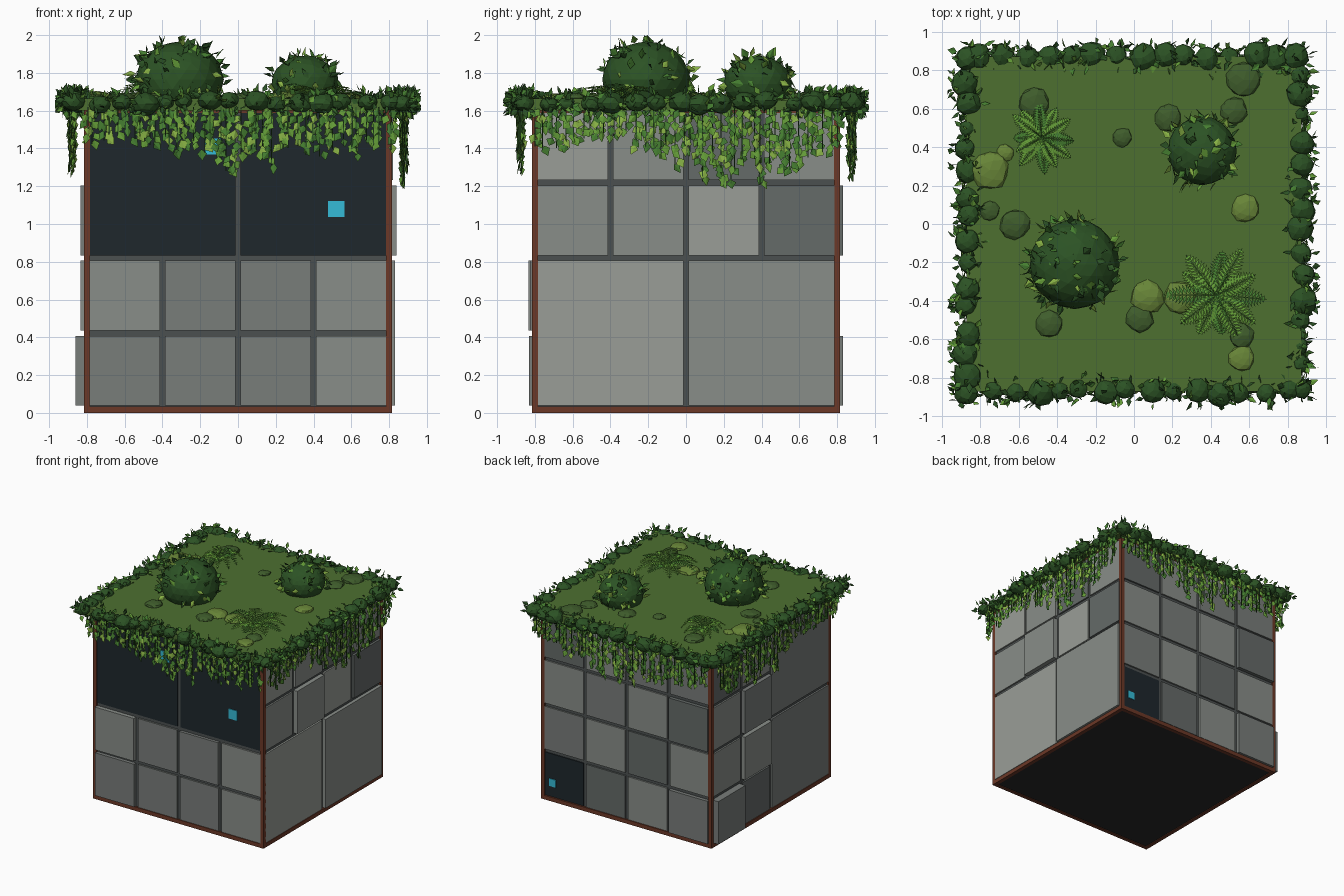
import bpy, bmesh, math, random
from mathutils import Vector, Matrix

if "Cube" in bpy.data.objects:
    bpy.data.objects.remove(bpy.data.objects["Cube"])

random.seed(7)
R = random.uniform
TOP = 1.665
UP = Vector((0, 0, 1))


def mat(name, *rgb):
    m = bpy.data.materials.new(name)
    m.diffuse_color = (*rgb, 1)
    m.use_nodes = True
    m.node_tree.nodes["Principled BSDF"].inputs["Base Color"].default_value = m.diffuse_color
    return m


STONE = [mat("stone_dark", .13, .145, .14), mat("stone_mid", .19, .205, .195),
         mat("stone_light", .25, .27, .25), mat("stone_pale", .32, .34, .31)]
GROUT, SCREEN = mat("grout", .07, .08, .08), mat("screen", .013, .02, .025)
CYAN, RUST = mat("cyan_light", .035, .5, .68), mat("rust", .15, .04, .02)
GRASS = mat("grass", .075, .16, .03)
BASE = mat("base_dark", .02, .02, .02)
GREEN = [mat("leaf_dark", .025, .085, .018), mat("leaf_mid", .06, .21, .03),
         mat("leaf_bright", .13, .34, .04), mat("leaf_lime", .25, .45, .06)]
ROCK = [mat("moss_dark", .05, .11, .025), mat("moss_light", .14, .24, .04)]


def finish(name, bm, mats):
    me = bpy.data.meshes.new(name)
    bm.to_mesh(me)
    bm.free()
    for m in mats:
        me.materials.append(m)
    ob = bpy.data.objects.new(name, me)
    bpy.context.collection.objects.link(ob)
    return ob


def box(bm, lo, hi, mi=0, M=Matrix()):
    lo, hi = Vector(lo), Vector(hi)
    S = Matrix.Diagonal((*(hi - lo), 1))
    vs = bmesh.ops.create_cube(bm, size=1, matrix=M @ Matrix.Translation((lo + hi) / 2) @ S)["verts"]
    for f in {f for v in vs for f in v.link_faces}:
        f.material_index = mi


def blob(bm, c, r, squash, sub, jit, mi=0):
    vs = bmesh.ops.create_icosphere(bm, subdivisions=sub, radius=1)["verts"]
    for v in vs:
        k = r * (1 + R(-jit, jit))
        v.co = Vector(c) + Vector((v.co.x * k, v.co.y * k, v.co.z * k * squash))
    for f in {f for v in vs for f in v.link_faces}:
        f.material_index = mi


def leaf(bm, p, d, n, L, W, mi):
    """folded kite leaf growing from p along d, facing n"""
    d = d.normalized()
    s = d.cross(n).normalized()
    n = s.cross(d)
    pts = [p, p + d * L * .4 + s * W / 2 - n * W * .15, p + d * L, p + d * L * .4 - s * W / 2 - n * W * .15]
    vs = [bm.verts.new((max(-.97, min(.97, q.x)), max(-.97, min(.97, q.y)), min(2, q.z))) for q in pts]
    for tri in ((0, 1, 2), (0, 2, 3)):
        bm.faces.new([vs[i] for i in tri]).material_index = mi


def rand_dir():
    return Vector((R(-1, 1), R(-1, 1), R(-1, 1)))


# core block, dark underside and rust edge trims
bm = bmesh.new()
box(bm, (-.8, -.8, .012), (.8, .8, 1.62))
finish("core_block", bm, [GROUT])
bm = bmesh.new()
box(bm, (-.79, -.79, .005), (.79, .79, .02))
finish("underside_plate", bm, [BASE])
bm = bmesh.new()
for k in range(4):
    M = Matrix.Rotation(k * math.pi / 2, 4, 'Z')
    box(bm, (-.815, -.815, 0), (-.783, -.783, 1.62), 0, M)
    box(bm, (-.783, -.815, 0), (.783, -.783, .034), 0, M)
    box(bm, (-.783, -.815, 1.588), (.783, -.783, 1.62), 0, M)
finish("edge_trim", bm, [RUST])

# wall panels: (column, row, size in cells, shade, face distance); columns run left to right seen from outside
small = [(c, r, 1) for r in range(4) for c in range(4)]


def layout(bigs, special):
    taken = {(c + i, r + j) for c, r in bigs for i in (0, 1) for j in (0, 1)}
    cells = [(c, r, 2) for c, r in bigs] + [s for s in small if s[:2] not in taken]
    return [(c, r, n, *special.get((c, r), (random.choice((0, 1, 1, 1, 2)), .813))) for c, r, n in cells]


walls = {
    "front": layout([(0, 2), (2, 2)], {(0, 2): (4, .808), (2, 2): (4, .808), (0, 1): (2, .835), (3, 1): (2, .815),
                    (3, 0): (2, .815), (0, 0): (1, .83), (1, 0): (1, .815), (2, 0): (1, .815),
                    (1, 1): (1, .815), (2, 1): (1, .825)}),
    "right": layout([(0, 0), (2, 0)], {(0, 0): (3, .815), (2, 0): (2, .83), (0, 2): (2, .813), (1, 2): (2, .838),
                    (2, 2): (3, .813), (3, 2): (0, .82), (0, 3): (3, .813), (1, 3): (2, .82)}),
    "back": layout([], {(0, 0): (4, .808), (2, 2): (2, .813), (1, 1): (2, .813), (2, 1): (0, .813),
                   (3, 2): (0, .83), (3, 0): (1, .83)}),
    "left": layout([(2, 0), (2, 2)], {(0, 0): (1, .86), (1, 0): (0, .813), (1, 1): (2, .835), (1, 2): (1, .835),
                   (2, 0): (1, .815), (2, 2): (1, .815)}),
}
SPIN = {name: Matrix.Rotation(k * math.pi / 2, 4, 'Z') for k, name in enumerate(walls)}
for name, cells in walls.items():
    bm = bmesh.new()
    for c, r, n, shade, d in cells:
        x, z = -.8 + .4 * c, .024 + .398 * r
        box(bm, (x + .014, -d, z + .014), (x + .4 * n - .014, -.78, z + .398 * n - .014), shade, SPIN[name])
    finish(name + "_panels", bm, STONE + [SCREEN])

# cyan indicator lights
bm = bmesh.new()
for side, x, z, s in (("front", .52, 1.08, .085), ("front", -.13, 1.41, .085), ("back", -.71, .16, .065)):
    box(bm, (x - s / 2, -.814, z - s / 2), (x + s / 2, -.8, z + s / 2), 0, SPIN[side])
finish("indicator_lights", bm, [CYAN])

# grass slab
bm = bmesh.new()
box(bm, (-.87, -.87, 1.6), (.87, .87, TOP))
finish("grass_top", bm, [GRASS])

# leafy rim clumps and hanging vines on each side: (position, vine length) profile
drape = {
    "front": [(-.8, .2), (-.5, .2), (-.3, .27), (-.05, .35), (.2, .3), (.5, .26), (.8, .26)],
    "right": [(-.8, .26), (-.5, .16), (-.3, .2), (-.1, .29), (.12, .42), (.4, .4), (.6, .33), (.8, .28)],
    "back": [(-.8, .2), (-.4, .28), (0, .4), (.3, .28), (.8, .22)],
    "left": [(-.8, .25), (-.4, .34), (-.1, .36), (.3, .2), (.8, .2)],
}


def lookup(profile, x):
    for (a, la), (b, lb) in zip(profile, profile[1:]):
        if x <= b:
            return la + (lb - la) * (x - a) / (b - a)
    return profile[-1][1]


for name, profile in drape.items():
    clumps, leaves, vines, stems = (bmesh.new() for _ in range(4))
    for i in range(15):
        r = R(.045, .075)
        c = Vector((-.86 + i * .118 + R(-.02, .02), -.87 + R(-.012, .015), 1.645 + R(-.015, .01)))
        blob(clumps, c, r, .8, 2, .08)
        for _ in range(16):
            d = rand_dir().normalized()
            p = c + Vector((d.x * r, d.y * r, d.z * r * .8))
            leaf(leaves, p, d * .8 + rand_dir() * .7, rand_dir(), R(.04, .065), R(.025, .04),
                 random.choice((0, 0, 1, 1, 2)))
    for i in range(40):
        x = -.8 + i * .041 + R(-.015, .015)
        L = lookup(profile, x) * R(.65, 1.05)
        y = -.88 + R(-.015, .015)
        box(stems, (x - .003, y - .003, 1.62 - L), (x + .003, y + .003, 1.62))
        z = 1.61
        while z > 1.63 - L:
            p = Vector((x + R(-.02, .02), y + R(-.008, .008), z))
            leaf(vines, p, Vector((R(-.9, .9), R(-.25, .2), -1)), Vector((R(-.5, .5), -1, R(-.2, .6))),
                 R(.045, .065), R(.04, .055), random.choice((1, 1, 2, 2, 3)))
            z -= R(.025, .038)
    for part, b in (("rim_clumps", clumps), ("rim_leaves", leaves), ("vine_leaves", vines), ("vine_stems", stems)):
        b.transform(SPIN[name])
        finish(name + "_" + part, b, GREEN)

# round bushes with scattered leaves
for name, c, r, sq, n in (("large_bush", (-.31, -.21, 1.765), .232, .86, 130),
                          ("small_bush", (.355, .38, 1.74), .178, .85, 90)):
    bm = bmesh.new()
    c = Vector(c)
    blob(bm, c, r, sq, 3, .02)
    for i in range(n):
        z, a = R(-.35, 1), R(0, math.tau)
        d = Vector((math.cos(a) * math.sqrt(1 - z * z), math.sin(a) * math.sqrt(1 - z * z), z))
        p = c + Vector((d.x * r, d.y * r, d.z * r * sq))
        leaf(bm, p, d * R(.1, .8) + rand_dir() * .8, d + rand_dir() * .3, R(.045, .075), R(.03, .05),
             random.choice((0, 0, 1, 2, 3)))
    if name == "large_bush":
        leaf(bm, c + UP * r * sq * .98, Vector((.2, .1, 1)), Vector((1, 0, 0)), .06, .04, 2)
    finish(name, bm, GREEN)

# ferns: arching fronds with paired leaflets
for name, cx, cy, length in (("left_fern", -.48, .45, .18), ("right_fern", .43, -.37, .25)):
    bm = bmesh.new()
    for k in range(12):
        a = k * math.tau / 12 + R(-.15, .15)
        L, H = length * R(.8, 1.1), R(.03, .075)
        out = Vector((math.cos(a), math.sin(a), 0))
        side = Vector((-out.y, out.x, 0))
        path = [Vector((cx, cy, TOP + .012 + H * math.sin(math.pi * t / 14))) + out * L * t / 14 for t in range(15)]
        for t in range(14):
            p, q = path[t], path[t + 1]
            leaf(bm, p, q - p, UP, (q - p).length * 1.3, .008, 1)
            w = length * .27 * math.sin(math.pi * (.2 + .75 * t / 14))
            for s in (-1, 1):
                leaf(bm, p, side * s + out * .5 - UP * .15, UP, w, .016, 2 if k % 3 else 1)
    finish(name, bm, GREEN)

# mossy stones: x, y, radius, colour
bm = bmesh.new()
for x, y, r, mi in ((-.52, .63, .08, 0), (-.75, .28, .1, 1), (-.67, .37, .045, 1), (-.75, .07, .052, 0),
                    (-.62, 0, .078, 0), (-.44, -.52, .072, 0), (.07, -.38, .088, 1), (.03, -.49, .072, 0),
                    (.24, -.38, .085, 1), (.56, -.58, .066, 0), (.56, -.7, .068, 1), (.58, .08, .074, 1),
                    (.18, .55, .07, 0), (.52, .59, .07, 0), (.57, .75, .092, 0), (-.06, .45, .05, 0)):
    blob(bm, (x, y, TOP + .002), r, .38, 2, .08, mi)
finish("mossy_stones", bm, ROCK)
